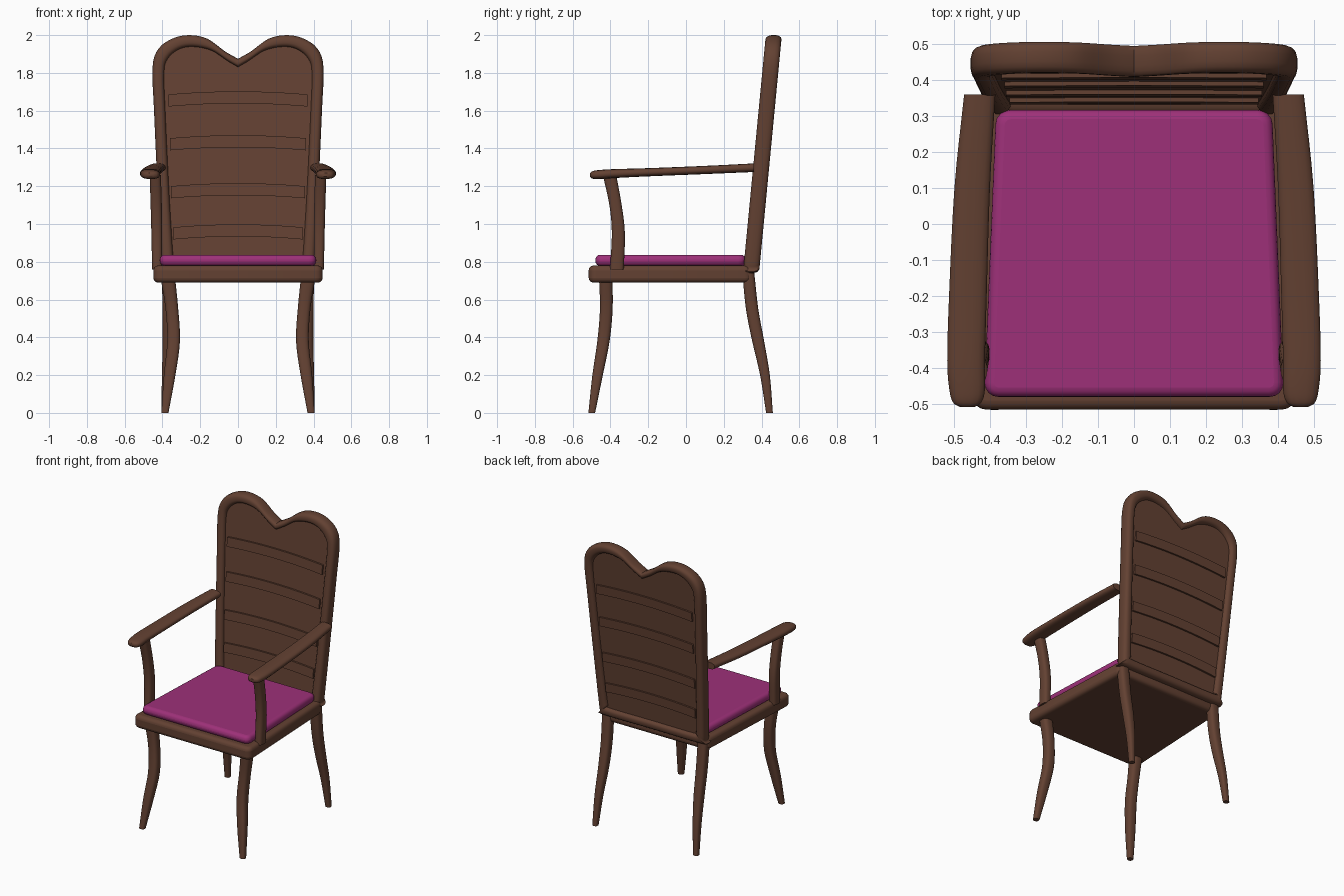
import bpy, bmesh, math
from mathutils import Vector

if "Cube" in bpy.data.objects:
    bpy.data.objects.remove(bpy.data.objects["Cube"])


def material(name, rgb):
    m = bpy.data.materials.new(name)
    m.diffuse_color = (*rgb, 1)
    m.use_nodes = True
    m.node_tree.nodes["Principled BSDF"].inputs["Base Color"].default_value = m.diffuse_color
    return m


WOOD = material("brown_wood", (0.125, 0.053, 0.032))
FABRIC = material("magenta_fabric", (0.34, 0.03, 0.19))


def finish(bm, name, mat, mirror=False, bevel=0):
    bmesh.ops.recalc_face_normals(bm, faces=bm.faces[:])
    me = bpy.data.meshes.new(name)
    bm.to_mesh(me)
    bm.free()
    ob = bpy.data.objects.new(name, me)
    bpy.context.collection.objects.link(ob)
    me.materials.append(mat)
    if bevel:
        b = ob.modifiers.new("round", 'BEVEL')
        b.width, b.segments, b.limit_method = bevel, 4, 'ANGLE'
        b.angle_limit = math.radians(50)
    if mirror:
        ob.modifiers.new("mirror", 'MIRROR')
    bpy.ops.object.select_all(action='DESELECT')
    ob.select_set(True)
    bpy.context.view_layer.objects.active = ob
    bpy.ops.object.shade_smooth_by_angle(angle=math.radians(40))
    return ob


def smooth(pts, n=4):
    """Catmull-Rom through points of any dimension."""
    p = [Vector(q) for q in pts]
    p = [2 * p[0] - p[1]] + p + [2 * p[-1] - p[-2]]
    out = []
    for i in range(1, len(p) - 2):
        a, b, c, d = p[i - 1:i + 3]
        for k in range(n):
            t = k / n
            out.append(0.5 * (2 * b + (c - a) * t + (2 * a - 5 * b + 4 * c - d) * t * t
                              + (3 * b - a - 3 * c + d) * t ** 3))
    return out + [p[-2]]


def rounded(n=16, e=3.0):
    """Rounded-square cross-section."""
    r = []
    for i in range(n):
        t = 2 * math.pi * (i + 0.5) / n
        c, s = math.cos(t), math.sin(t)
        r.append((math.copysign(abs(c) ** (2 / e), c), math.copysign(abs(s) ** (2 / e), s)))
    return r


RECT = [(1, 1), (-1, 1), (-1, -1), (1, -1)]


def loft(rings, section, closed=False):
    """rings: (centre, half axis a, half axis b)."""
    bm = bmesh.new()
    rows = [[bm.verts.new(c + a * u + b * v) for u, v in section] for c, a, b in rings]
    n = len(section)
    for i in range(len(rows) - (0 if closed else 1)):
        r, s = rows[i], rows[(i + 1) % len(rows)]
        for j in range(n):
            k = (j + 1) % n
            bm.faces.new((r[j], r[k], s[k], s[j]))
    if not closed:
        bm.faces.new(rows[0])
        bm.faces.new(rows[-1])
    return bm


def slab(name, mat, front, back, y0, y1, z0, z1, corner, bevel):
    """Tapered plate with rounded corners and edges."""
    bm = bmesh.new()
    f = bm.faces.new([bm.verts.new(p) for p in
                      ((-front, y0, z0), (front, y0, z0), (back, y1, z0), (-back, y1, z0))])
    bmesh.ops.bevel(bm, geom=f.verts[:], offset=corner, segments=4, profile=0.5, affect='VERTICES')
    g = bmesh.ops.extrude_face_region(bm, geom=bm.faces[:])
    for v in g["geom"]:
        if isinstance(v, bmesh.types.BMVert):
            v.co.z = z1
    return finish(bm, name, mat, bevel=bevel)


# Seat and cushion
slab("seat", WOOD, 0.45, 0.41, -0.515, 0.35, 0.69, 0.78, 0.04, 0.025)
slab("cushion", FABRIC, 0.416, 0.383, -0.48, 0.317, 0.778, 0.837, 0.04, 0.026)


# Legs: (z, x, y, half width x, half width y)
def strut(name, stations):
    rings = [(Vector((s[1], s[2], s[0])), Vector((s[3], 0, 0)), Vector((0, s[4], 0)))
             for s in smooth(stations)]
    finish(loft(rings, rounded()), name, WOOD, mirror=True)


strut("front_leg", [(0.72, 0.372, -0.425, .039, .036), (0.55, 0.350, -0.422, .034, .034),
                    (0.38, 0.341, -0.437, .034, .033), (0.2, 0.362, -0.468, .031, .028),
                    (0.0, 0.387, -0.499, .019, .018)])
strut("rear_leg", [(0.74, 0.368, 0.330, .036, .032), (0.55, 0.366, 0.350, .034, .033),
                   (0.38, 0.368, 0.382, .031, .032), (0.2, 0.378, 0.418, .025, .026),
                   (0.0, 0.388, 0.442, .018, .018)])
strut("arm_post", [(0.76, 0.428, -0.366, .027, .037), (0.95, 0.430, -0.358, .029, .035),
                   (1.1, 0.433, -0.373, .030, .033), (1.26, 0.438, -0.405, .030, .036)])

# Armrest: (y, x, z, half width, half height)
arm = [(0.36, .428, 1.298, .044, .023), (0.1, .449, 1.286, .050, .022),
       (-0.2, .461, 1.274, .053, .022), (-0.38, .466, 1.267, .053, .024),
       (-0.46, .463, 1.262, .050, .024), (-0.495, .463, 1.260, .040, .020),
       (-0.508, .463, 1.260, .020, .010)]
finish(loft([(Vector((s[1], s[0], s[2])), Vector((s[3], 0, 0)), Vector((0, 0, s[4])))
             for s in smooth(arm)], rounded(e=2.6)), "armrest", WOOD, mirror=True)


# Backrest leans back linearly with height
def lean(x, z, off=0.0):
    return Vector((x, 0.345 + (z - 0.75) * 0.096 + off, z))


outer = [(0, 1.875), (.07, 1.915), (.16, 1.98), (.25, 2.0), (.34, 1.985), (.42, 1.93),
         (.453, 1.83), (.445, 1.6), (.427, 1.2), (.410, .85), (.403, .765), (.385, .742), (0, .742)]
inner = [(0, 1.83), (.055, 1.862), (.14, 1.917), (.235, 1.937), (.31, 1.925), (.37, 1.875),
         (.390, 1.8), (.383, 1.58), (.365, 1.2), (.347, .9), (.340, .82), (.330, .803), (0, .803)]
o, i = smooth(outer), smooth(inner)
half = list(zip(o, i))
loop = half + [((-a[0], a[1]), (-b[0], b[1])) for a, b in half[-2:0:-1]]

# Heart-topped frame
rings = []
for a, b in loop:
    po, pi = lean(*a), lean(*b)
    rings.append(((po + pi) / 2, (po - pi) / 2, Vector((0, 0.043, 0))))
finish(loft(rings, rounded(e=2.8), closed=True), "back_frame", WOOD)

# Panel inside the frame
bm = bmesh.new()
mid = [((a[0] + b[0]) / 2, (a[1] + b[1]) / 2) for a, b in loop]
face = bm.faces.new([bm.verts.new(lean(x, z, -0.018)) for x, z in mid])
g = bmesh.ops.extrude_face_region(bm, geom=[face])
bmesh.ops.translate(bm, vec=(0, 0.036, 0),
                    verts=[v for v in g["geom"] if isinstance(v, bmesh.types.BMVert)])
finish(bm, "back_panel", WOOD)

# Arched slats
for n, (z, w) in enumerate([(0.95, .345), (1.168, .355), (1.422, .36), (1.654, .367)]):
    rings = []
    for k in range(13):
        t = k / 6 - 1
        rings.append((lean(w * t, z + 0.016 * (1 - t * t)), Vector((0, 0.003, 0.032)),
                      Vector((0, 0.030, 0))))
    finish(loft(rings, RECT), f"slat_{n + 1}", WOOD)
